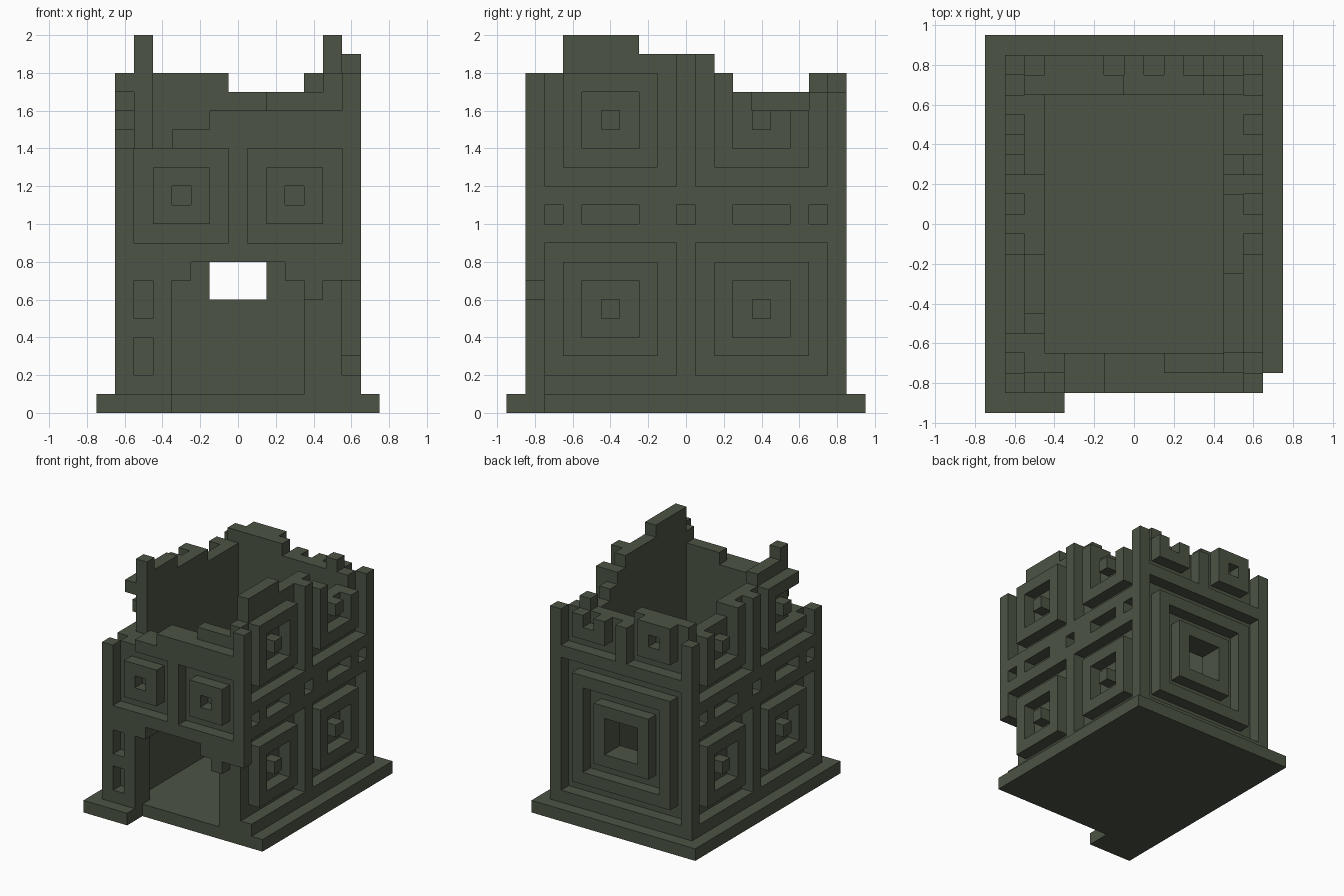
import bpy, bmesh
from mathutils import Vector

if "Cube" in bpy.data.objects:
    bpy.data.objects.remove(bpy.data.objects["Cube"], do_unlink=True)

U = 0.1          # size of one building block
cells = {}       # block index -> part name

# One dark mossy stone colour
stone = bpy.data.materials.new("dark_moss_stone")
COLOUR = (0.072, 0.087, 0.058, 1.0)
stone.diffuse_color = COLOUR
stone.use_nodes = True
bsdf = stone.node_tree.nodes["Principled BSDF"]
bsdf.inputs["Base Color"].default_value = COLOUR
bsdf.inputs["Roughness"].default_value = 0.9


def box(part, x, y, z, solid=True):
    """Fill or carve a block-aligned box; sizes in block units."""
    for i in range(round(x[0] + 7.5), round(x[1] + 7.5)):
        for j in range(round(y[0] + 9.5), round(y[1] + 9.5)):
            for k in range(z[0], z[1]):
                if solid:
                    cells[i, j, k] = part
                else:
                    cells.pop((i, j, k), None)


class Wall:
    """A two-layer wall: a carved outer layer over a plain inner one."""

    def __init__(self, name, axis, sign):
        self.name, self.axis, self.sign = name, axis, sign
        face = 6.5 if axis == "x" else 8.5
        self.depth = {}
        for layer, d in (("outer", face), ("inner", face - 1)):
            self.depth[layer] = tuple(sorted((sign * d, sign * (d - 1))))

    def rect(self, layer, u0, u1, z0, z1, solid):
        d = self.depth[layer]
        if self.axis == "x":
            box(self.name, d, (u0, u1), (z0, z1), solid)
        else:
            box(self.name, (u0, u1), d, (z0, z1), solid)

    def nested(self, u0, u1, z0, z1, rings):
        """Concentric squares, alternately sunk and raised."""
        for k in range(rings):
            self.rect("outer", u0 + k, u1 - k, z0 + k, z1 - k, k % 2 == 1)

    def ruin(self, layer, tops):
        """Break the top of a layer down to stepped heights."""
        for u0, u1, top in tops:
            self.rect(layer, u0, u1, top, 21, False)

    def undercut(self, layer, bottoms):
        """Open a layer from the floor up to stepped heights."""
        for u0, u1, z in bottoms:
            self.rect(layer, u0, u1, 1, z, False)


# Base slab, broken away along the front
box("base", (-7.5, 7.5), (-9.5, 9.5), (0, 1))
box("base", (-3.5, 7.5), (-9.5, -7.5), (0, 1), False)

# Side walls: four square reliefs and a row of slots on each
left = Wall("left_wall", "x", 1)
right = Wall("right_wall", "x", -1)
for w in (left, right):
    w.rect("outer", -7.5, 7.5, 1, 20, True)
    w.rect("inner", -6.5, 6.5, 1, 20, True)
    for u in (-7.5, 0.5):
        for z in (2, 12):
            w.nested(u, u + 7, z, z + 7, 4)
    for u0, u1 in ((-7.5, -6.5), (-5.5, -2.5), (-0.5, 0.5), (2.5, 5.5), (6.5, 7.5)):
        w.rect("outer", u0, u1, 10, 11, False)
left.ruin("outer", [(-7.5, -0.5, 18), (-0.5, 0.5, 19), (0.5, 2.5, 18), (2.5, 7.5, 16)])
left.ruin("inner", [(-2.5, 1.5, 19), (1.5, 2.5, 18), (2.5, 3.5, 17), (3.5, 6.5, 16)])
right.ruin("outer", [(-7.5, -5.5, 14), (-5.5, 2.5, 18), (2.5, 7.5, 17)])
right.ruin("inner", [(-6.5, -5.5, 14), (-4.5, -1.5, 19), (-1.5, 2.5, 18), (2.5, 6.5, 17)])

# Front wall: two square reliefs, slots beside the broken doorway
front = Wall("front_wall", "y", -1)
front.rect("outer", -6.5, 6.5, 1, 20, True)
front.rect("inner", -5.5, 5.5, 1, 20, True)
for u in (-5.5, 0.5):
    front.nested(u, u + 5, 9, 14, 3)
for z in (2, 5):
    front.rect("outer", -5.5, -4.5, z, z + 2, False)
door = [(-3.5, -2.5, 7), (-2.5, 2.5, 8), (2.5, 3.5, 7)]
front.undercut("inner", door)
front.undercut("outer", door + [(3.5, 4.5, 6), (4.5, 6.5, 7)])
front.ruin("outer", [(-6.5, -3.5, 14), (-3.5, -1.5, 15), (-1.5, 5.5, 16), (5.5, 6.5, 18)])
front.ruin("inner", [(-5.5, -3.5, 14), (-3.5, -1.5, 15), (-1.5, 1.5, 16),
                     (1.5, 4.5, 17), (4.5, 5.5, 18)])

# Back wall: one large relief with a window through it, two small ones above
back = Wall("back_wall", "y", 1)
back.rect("outer", -6.5, 6.5, 1, 20, True)
back.rect("inner", -5.5, 5.5, 1, 20, True)
back.nested(-5.5, 5.5, 2, 13, 5)
back.rect("inner", -1.5, 1.5, 6, 9, False)
for u in (-5.5, 0.5):
    back.nested(u, u + 5, 14, 19, 3)
back.ruin("outer", [(-6.5, -5.5, 17), (-5.5, -0.5, 18), (-0.5, 6.5, 17)])
back.ruin("inner", [(-5.5, -0.5, 18), (-0.5, 3.5, 17), (3.5, 4.5, 18), (4.5, 5.5, 17)])


def build(part):
    """Skin the exposed sides of a part's blocks and merge flat areas."""
    bm = bmesh.new()
    for c, owner in cells.items():
        if owner != part:
            continue
        for axis in range(3):
            for s in (0, 1):
                n = list(c)
                n[axis] += 2 * s - 1
                if tuple(n) in cells:
                    continue
                a, b = (axis + 1) % 3, (axis + 2) % 3
                corners = [(0, 0), (1, 0), (1, 1), (0, 1)]
                verts = []
                for p, q in (corners if s else corners[::-1]):
                    v = list(c)
                    v[axis] += s
                    v[a] += p
                    v[b] += q
                    verts.append(bm.verts.new((Vector(v) - Vector((7.5, 9.5, 0))) * U))
                bm.faces.new(verts)
    bmesh.ops.remove_doubles(bm, verts=bm.verts, dist=U * 0.01)
    bmesh.ops.dissolve_limit(bm, angle_limit=0.01, verts=bm.verts, edges=bm.edges)
    mesh = bpy.data.meshes.new(part)
    bm.to_mesh(mesh)
    bm.free()
    mesh.materials.append(stone)
    bpy.context.scene.collection.objects.link(bpy.data.objects.new(part, mesh))


for name in ("base", "left_wall", "right_wall", "front_wall", "back_wall"):
    build(name)
